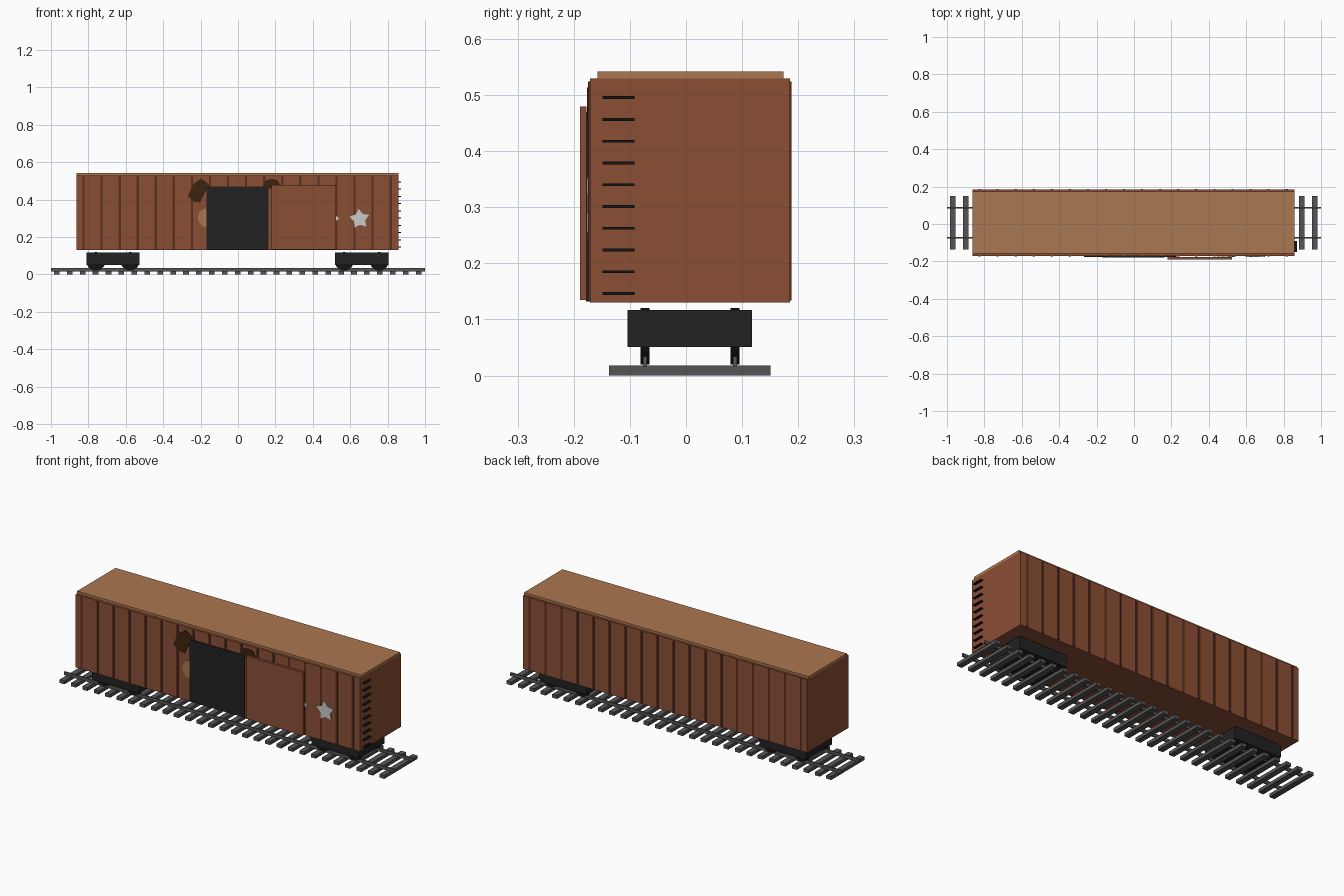
import bpy, bmesh, math
from mathutils import Matrix, Vector

if "Cube" in bpy.data.objects:
    bpy.data.objects.remove(bpy.data.objects["Cube"])


def material(name, hex_code):
    def lin(c):
        return c / 12.92 if c <= 0.04045 else ((c + 0.055) / 1.055) ** 2.4
    rgb = [lin(int(hex_code[i:i + 2], 16) / 255) for i in (0, 2, 4)]
    m = bpy.data.materials.new(name)
    m.diffuse_color = (*rgb, 1)
    m.use_nodes = True
    m.node_tree.nodes["Principled BSDF"].inputs["Base Color"].default_value = m.diffuse_color
    return m


RUST = material("rust_brown", "8B4E35")
RIB = material("rib_brown", "5A2E20")
TAN = material("tan", "AB7850")
CHARCOAL = material("charcoal", "222222")
BLACK = material("black", "131313")
GREY = material("grey", "555555")
DARK = material("dark_brown", "3D2210")
PALE = material("pale_grey", "CACACA")


def finish(name, bm, mat):
    bmesh.ops.recalc_face_normals(bm, faces=bm.faces)
    me = bpy.data.meshes.new(name)
    bm.to_mesh(me)
    bm.free()
    me.materials.append(mat)
    ob = bpy.data.objects.new(name, me)
    bpy.context.collection.objects.link(ob)
    return ob


def boxes(name, mat, bounds):
    """One object from a list of (x0, x1, y0, y1, z0, z1) boxes."""
    bm = bmesh.new()
    for x0, x1, y0, y1, z0, z1 in bounds:
        centre = Vector((x0 + x1, y0 + y1, z0 + z1)) / 2
        size = Matrix.Diagonal((x1 - x0, y1 - y0, z1 - z0, 1))
        bmesh.ops.create_cube(bm, size=1, matrix=Matrix.Translation(centre) @ size)
    return finish(name, bm, mat)


def plate(name, mat, outline, y_front=-0.176, y_back=-0.171):
    """Thin painted shape on the front wall from an (x, z) outline."""
    bm = bmesh.new()
    face = bm.faces.new([bm.verts.new((x, y_back, z)) for x, z in outline])
    ext = bmesh.ops.extrude_face_region(bm, geom=[face])
    moved = [v for v in ext["geom"] if isinstance(v, bmesh.types.BMVert)]
    bmesh.ops.translate(bm, verts=moved, vec=(0, y_front - y_back, 0))
    return finish(name, bm, mat)


def star(cx, cz, outer, inner, turn):
    pts = []
    for i in range(10):
        r = inner if i % 2 else outer
        a = turn + i * math.pi / 5
        pts.append((cx + r * math.cos(a), cz + r * math.sin(a)))
    return pts


# Car body, roof and wall ribs
X0, X1 = -0.863, 0.858
boxes("car_body", RUST, [(X0, X1, -0.171, 0.185, 0.13, 0.529)])
boxes("roof", TAN, [(X0, X1, -0.158, 0.174, 0.529, 0.542)])
rib_x = [-0.826 + 0.0966 * i for i in range(18)]
boxes("wall_ribs", RIB, [(x - 0.006, x + 0.006, y0, y1, 0.134, 0.524)
                         for x in rib_x
                         for y0, y1 in ((-0.1745, -0.17), (0.184, 0.188))])

# Door opening and the door slid to one side
boxes("door_opening", CHARCOAL, [(-0.168, 0.163, -0.178, -0.171, 0.132, 0.47)])
boxes("sliding_door", RUST, [(0.18, 0.525, -0.189, -0.177, 0.135, 0.479)])

# Painted marks
plate("left_mark", DARK, [(-0.268, 0.42), (-0.238, 0.485), (-0.195, 0.513),
                          (-0.165, 0.49), (-0.14, 0.465), (-0.17, 0.45),
                          (-0.203, 0.385), (-0.24, 0.39)])
plate("right_mark", DARK, [(0.13, 0.46), (0.145, 0.5), (0.175, 0.512),
                           (0.21, 0.505), (0.228, 0.475), (0.22, 0.46)])
plate("round_mark", TAN, [(-0.168 + 0.047 * math.cos(a), 0.304 + 0.05 * math.sin(a))
                          for a in (i * math.tau / 12 for i in range(12))])
plate("star", PALE, star(0.65, 0.297, 0.055, 0.031, math.radians(95)))
plate("half_hidden_star", PALE, star(0.487, 0.3, 0.055, 0.034, 0))

# End ladder
boxes("ladder_rungs", BLACK, [(0.856, 0.871, -0.149, -0.092, z - 0.0025, z + 0.0025)
                              for z in (0.146 + 0.0388 * i for i in range(10))])

# Trucks with two wheelsets each
for side, x0, x1 in (("left", -0.81, -0.527), ("right", 0.518, 0.805)):
    boxes(side + "_truck", CHARCOAL, [(x0, x1, -0.104, 0.118, 0.051, 0.117)])
    bm = bmesh.new()
    for x in (x0 + 0.05, x1 - 0.05):
        for y in (-0.073, 0.087):
            bmesh.ops.create_cone(
                bm, cap_ends=True, segments=20, radius1=0.05, radius2=0.05, depth=0.016,
                matrix=Matrix.Translation((x, y, 0.07)) @ Matrix.Rotation(math.pi / 2, 4, "X"))
    wheels = finish(side + "_wheels", bm, BLACK)
    bpy.ops.object.select_all(action="DESELECT")
    wheels.select_set(True)
    bpy.context.view_layer.objects.active = wheels
    bpy.ops.object.shade_smooth_by_angle()

# Track
boxes("rails", GREY, [(-1, 1, y - 0.0035, y + 0.0035, 0.016, 0.034) for y in (-0.073, 0.087)])
boxes("ties", GREY, [(x - 0.015, x + 0.015, -0.137, 0.151, 0, 0.018)
                     for x in (-0.969 + 0.0691 * i for i in range(29))])
